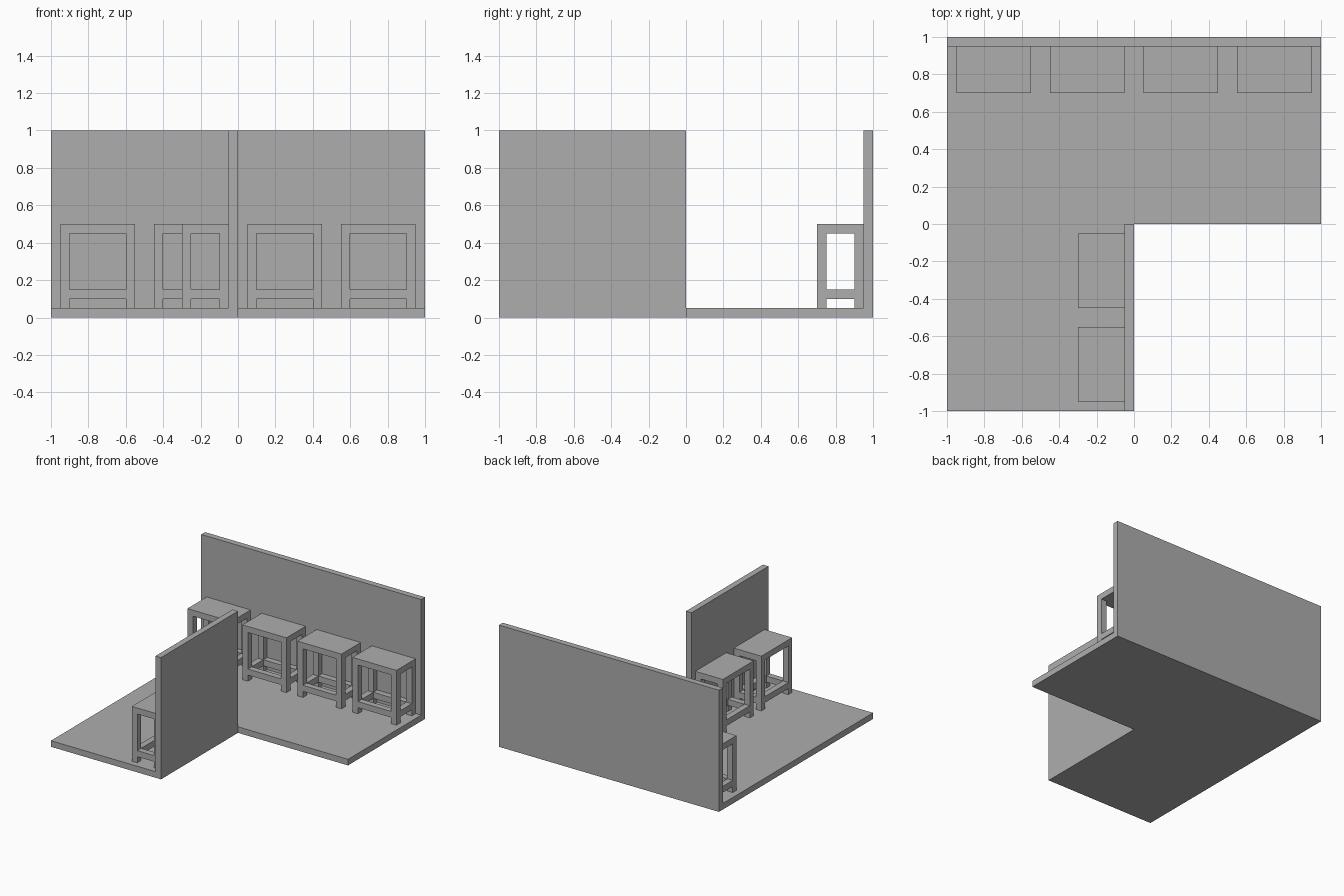
import bpy
import bmesh
from mathutils import Matrix, Vector

cube = bpy.data.objects.get("Cube")
if cube:
    bpy.data.objects.remove(cube, do_unlink=True)

grey = bpy.data.materials.new("plain grey")
grey.use_nodes = True
COLOUR = (0.42, 0.42, 0.42, 1)
grey.diffuse_color = COLOUR
grey.node_tree.nodes["Principled BSDF"].inputs["Base Color"].default_value = COLOUR

T = 0.05  # common board thickness


def add_box(bm, low, high):
    low, high = Vector(low), Vector(high)
    place = Matrix.Translation((low + high) / 2) @ Matrix.Diagonal((*(high - low), 1))
    bmesh.ops.create_cube(bm, size=1, matrix=place)


def finish(name, bm):
    mesh = bpy.data.meshes.new(name)
    bm.to_mesh(mesh)
    bm.free()
    mesh.materials.append(grey)
    obj = bpy.data.objects.new(name, mesh)
    bpy.context.collection.objects.link(obj)
    return obj


def box(name, low, high):
    bm = bmesh.new()
    add_box(bm, low, high)
    return finish(name, bm)


def table(name, x0, y0, width, depth):
    x1, y1 = x0 + width, y0 + depth
    bm = bmesh.new()
    # Top board
    add_box(bm, (x0, y0, 0.45), (x1, y1, 0.5))
    # Corner legs
    for x in (x0, x1 - T):
        for y in (y0, y1 - T):
            add_box(bm, (x, y, T), (x + T, y + T, 0.45))
    # Low stretchers between the legs
    for y in (y0, y1 - T):
        add_box(bm, (x0 + T, y, 0.1), (x1 - T, y + T, 0.15))
    for x in (x0, x1 - T):
        add_box(bm, (x, y0 + T, 0.1), (x + T, y1 - T, 0.15))
    return finish(name, bm)


# L-shaped floor slab
bm = bmesh.new()
outline = [(-1, -1), (0, -1), (0, 0), (1, 0), (1, 1), (-1, 1)]
face = bm.faces.new([bm.verts.new((x, y, 0)) for x, y in outline])
raised = bmesh.ops.extrude_face_region(bm, geom=[face])["geom"]
bmesh.ops.translate(bm, vec=(0, 0, T),
                    verts=[v for v in raised if isinstance(v, bmesh.types.BMVert)])
bmesh.ops.recalc_face_normals(bm, faces=bm.faces)
finish("floor", bm)

# Walls
box("back_wall", (-1, 1 - T, T), (1, 1, 1))
box("side_wall", (-T, -1, T), (0, 0, 1))

# Four tables along the back wall, two along the side wall
for i in range(4):
    table(f"back_table_{i + 1}", -0.95 + i * 0.5, 0.7, 0.4, 0.25)
for i in range(2):
    table(f"side_table_{i + 1}", -0.3, -0.95 + i * 0.5, 0.25, 0.4)
